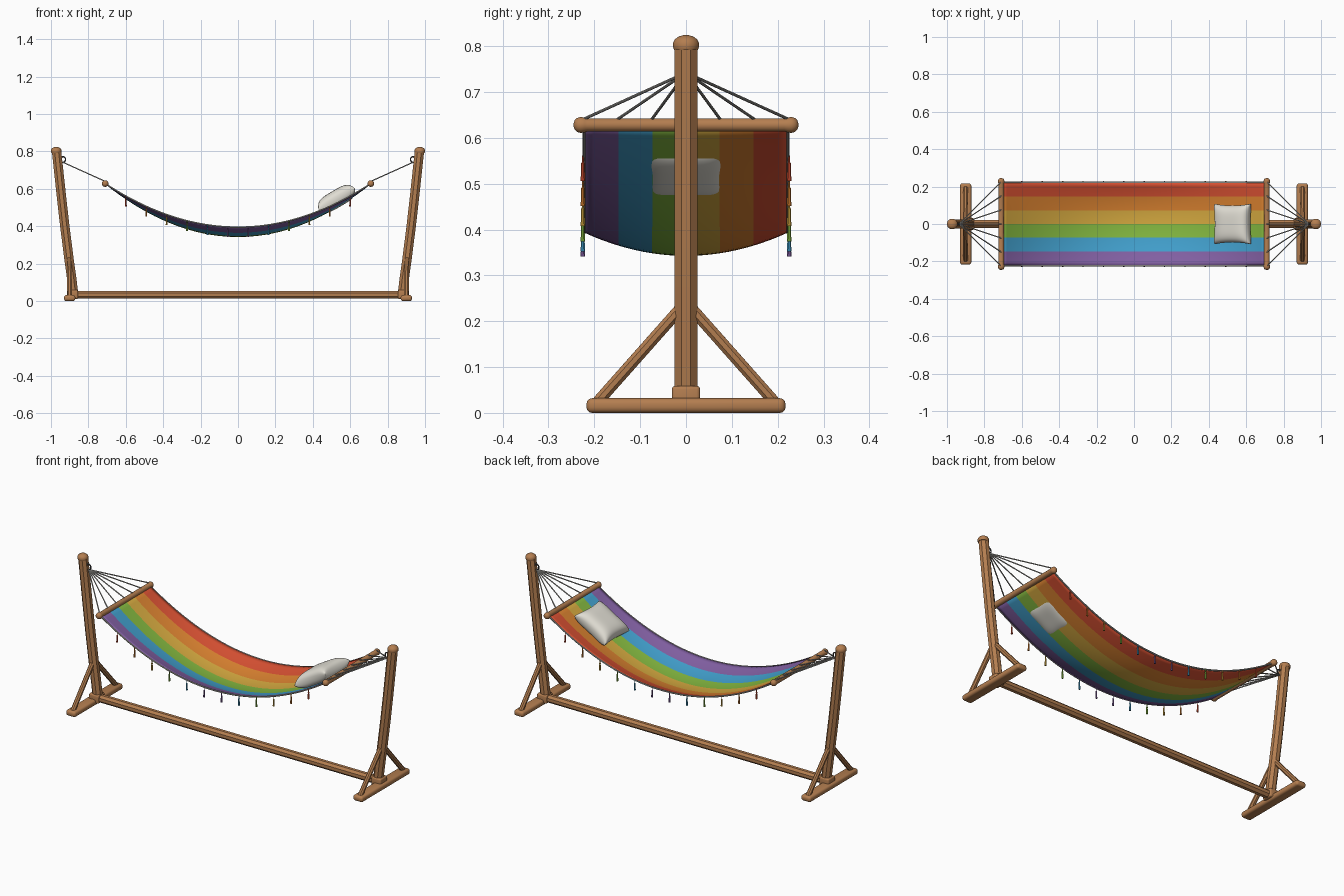
import bpy, bmesh, math
from mathutils import Vector

if "Cube" in bpy.data.objects:
    bpy.data.objects.remove(bpy.data.objects["Cube"])

def mat(name, r, g, b):
    m = bpy.data.materials.new(name)
    lin = [((c / 255 + 0.055) / 1.055) ** 2.4 for c in (r, g, b)]
    m.diffuse_color = (*lin, 1)
    m.use_nodes = True
    m.node_tree.nodes["Principled BSDF"].inputs["Base Color"].default_value = m.diffuse_color
    return m

WOOD = mat("wood", 180, 126, 80)
ROPE = mat("rope grey", 165, 163, 158)
METAL = mat("dark metal", 70, 70, 72)
PILLOW = mat("pillow cream", 224, 221, 211)
STRIPES = [mat("purple", 130, 96, 163), mat("blue", 66, 160, 205), mat("green", 132, 184, 64),
           mat("yellow", 214, 170, 64), mat("orange", 218, 130, 48), mat("red", 214, 80, 50)]

def finish(name, bm, mats, angle=30):
    bmesh.ops.recalc_face_normals(bm, faces=bm.faces)
    me = bpy.data.meshes.new(name)
    bm.to_mesh(me)
    bm.free()
    for m in mats:
        me.materials.append(m)
    me.shade_smooth()
    me.set_sharp_from_angle(angle=math.radians(angle))
    ob = bpy.data.objects.new(name, me)
    bpy.context.collection.objects.link(ob)
    return ob

def sweep(name, pts, r, n, m):
    """Regular n-gon swept along pts; r is one flat-side radius or one per point."""
    pts = [Vector(p) for p in pts]
    rs = r if isinstance(r, list) else [r] * len(pts)
    bm = bmesh.new()
    rings = []
    for i, p in enumerate(pts):
        t = (pts[min(i + 1, len(pts) - 1)] - pts[max(i - 1, 0)]).normalized()
        ref = Vector((0, 0, 1)) if abs(t.y) > 0.9 else Vector((0, 1, 0))
        u = (ref - t * ref.dot(t)).normalized()
        v = t.cross(u)
        k = rs[i] / math.cos(math.pi / n)
        ang = [(j + 0.5) * 2 * math.pi / n for j in range(n)]
        rings.append([bm.verts.new(p + u * k * math.cos(a) + v * k * math.sin(a)) for a in ang])
    for a, b in zip(rings, rings[1:]):
        for j in range(n):
            bm.faces.new((a[j], a[(j + 1) % n], b[(j + 1) % n], b[j]))
    bm.faces.new(rings[0])
    bm.faces.new(rings[-1])
    return finish(name, bm, [m])

def box(name, c, h, bevel, m):
    bm = bmesh.new()
    bmesh.ops.create_cube(bm, size=2)
    for v in bm.verts:
        v.co = Vector([c[i] + v.co[i] * h[i] for i in range(3)])
    bmesh.ops.bevel(bm, geom=bm.edges[:], offset=bevel, segments=3, profile=0.5, affect='EDGES')
    return finish(name, bm, [m])

def ring(name, c, R, r, m):
    """Ring standing in the xz plane."""
    bm = bmesh.new()
    g = [[bm.verts.new((c[0] + (R + r * math.cos(b)) * math.cos(a), c[1] + r * math.sin(b),
                        c[2] + (R + r * math.cos(b)) * math.sin(a)))
          for b in [j * math.tau / 8 for j in range(8)]] for a in [i * math.tau / 16 for i in range(16)]]
    for i in range(16):
        for j in range(8):
            i2, j2 = (i + 1) % 16, (j + 1) % 8
            bm.faces.new((g[i][j], g[i2][j], g[i2][j2], g[i][j2]))
    return finish(name, bm, [m])

HX, HY, BAR_Z = 0.71, 0.22, 0.628

def cloth_z(x, y):
    q = (x / HX) ** 2
    mid, edge = 0.345 + (BAR_Z - 0.345) * q, 0.395 + (BAR_Z - 0.395) * q
    return mid + (edge - mid) * (y / HY) ** 2

# Stand: long beam, then one end frame per side
sweep("base_beam", [(-0.9, 0, 0.034), (0.9, 0, 0.034)], 0.021, 8, WOOD)
for s, side in ((-1, "left"), (1, "right")):
    box(side + "_foot", (s * 0.9, 0, 0.016), (0.03, 0.217, 0.016), 0.012, WOOD)
    box(side + "_socket", (s * 0.885, 0, 0.035), (0.03, 0.031, 0.024), 0.008, WOOD)
    path = [(0.878, 0.03), (0.889, 0.12), (0.903, 0.22), (0.926, 0.4), (0.943, 0.55), (0.957, 0.68), (0.97, 0.8)]
    sweep(side + "_post", [(s * x, 0, z) for x, z in path], 0.025, 8, WOOD)
    # Domed cap on the post
    prof = [(0, 0.026), (0.005, 0.028), (0.015, 0.028), (0.023, 0.024), (0.029, 0.016), (0.032, 0.005)]
    sweep(side + "_post_cap", [(s * 0.972, 0, 0.792 + h) for h, r in prof], [r for h, r in prof], 16, WOOD)
    for t in (-1, 1):
        sweep(side + ("_front" if t < 0 else "_back") + "_brace",
              [(s * 0.9, t * 0.192, 0.025), (s * 0.903, t * 0.012, 0.228)], 0.0125, 8, WOOD)
    # Hook and ring on the post
    sweep(side + "_hook", [(s * 0.955, 0, 0.775), (s * 0.936, 0, 0.77)], 0.005, 8, METAL)
    ring(side + "_ring", (s * 0.938, 0, 0.757), 0.016, 0.0035, METAL)
    # Spreader bar with rounded knobs
    half = [(0.245, 0.004), (0.243, 0.010), (0.238, 0.015), (0.23, 0.0175), (0.221, 0.016), (0.215, 0.0145)]
    prof = [(-y, r) for y, r in half] + half[::-1]
    sweep(side + "_spreader_bar", [(s * HX, y, BAR_Z) for y, r in prof], [r for y, r in prof], 16, WOOD)
    # Fan of suspension ropes
    for i in range(7):
        y = (i - 3) * 0.075
        sweep(f"{side}_rope_{i}", [(s * 0.936, 0, 0.742), (s * HX, y, BAR_Z + 0.012)], 0.003, 8, ROPE)

# Striped cloth, six lengthwise bands
NX, NY = 48, 24
bm = bmesh.new()
xs = [HX * (2 * i / NX - 1) for i in range(NX + 1)]
ys = [HY * (2 * j / NY - 1) for j in range(NY + 1)]
grid = [[bm.verts.new((x, y, cloth_z(x, y))) for y in ys] for x in xs]
for i in range(NX):
    for j in range(NY):
        f = bm.faces.new((grid[i][j], grid[i + 1][j], grid[i + 1][j + 1], grid[i][j + 1]))
        f.material_index = j * 6 // NY
cloth = finish("striped_cloth", bm, STRIPES, 60)
sol = cloth.modifiers.new("thickness", 'SOLIDIFY')
sol.thickness, sol.offset = 0.005, 0

# Edge cords and hanging tassels
for t, side in ((-1, "front"), (1, "back")):
    y = t * (HY + 0.002)
    sweep(side + "_edge_cord", [(x, y, cloth_z(x, HY)) for x in xs], 0.004, 8, ROPE)
    for i in range(12):
        x = (i - 5.5) * 0.109
        z = cloth_z(x, HY)
        prof = [(0, 0.002), (0.014, 0.002), (0.017, 0.004), (0.023, 0.0035), (0.055, 0.005)]
        sweep(f"{side}_tassel_{i}", [(x, y + t * 0.003, z - d) for d, r in prof],
              [r for d, r in prof], 8, STRIPES[5 - min(i, 11 - i)])

# Pillow: puffed square with pinched sides, laid along the cloth slope
bm = bmesh.new()
N = 24
a = math.radians(30.5)
ux, n = Vector((math.cos(a), 0, math.sin(a))), Vector((-math.sin(a), 0, math.cos(a)))
centre = Vector((0.527, 0, 0.547))
def puff(u, v, sgn):
    d = 0.046 * max(0, (1 - u ** 4) * (1 - v ** 4)) ** 0.4
    p = 0.112 * u * (1 - 0.09 * (1 - v * v))
    q = 0.108 * v * (1 - 0.09 * (1 - u * u))
    return centre + ux * p + Vector((0, q, 0)) + n * d * sgn
coords = [math.sin(math.pi / 2 * (2 * i / N - 1)) for i in range(N + 1)]
for sgn in (-1, 1):
    g = [[bm.verts.new(puff(u, v, sgn)) for v in coords] for u in coords]
    for i in range(N):
        for j in range(N):
            bm.faces.new((g[i][j], g[i + 1][j], g[i + 1][j + 1], g[i][j + 1]))
bmesh.ops.remove_doubles(bm, verts=bm.verts, dist=0.00005)
finish("pillow", bm, [PILLOW], 80)
